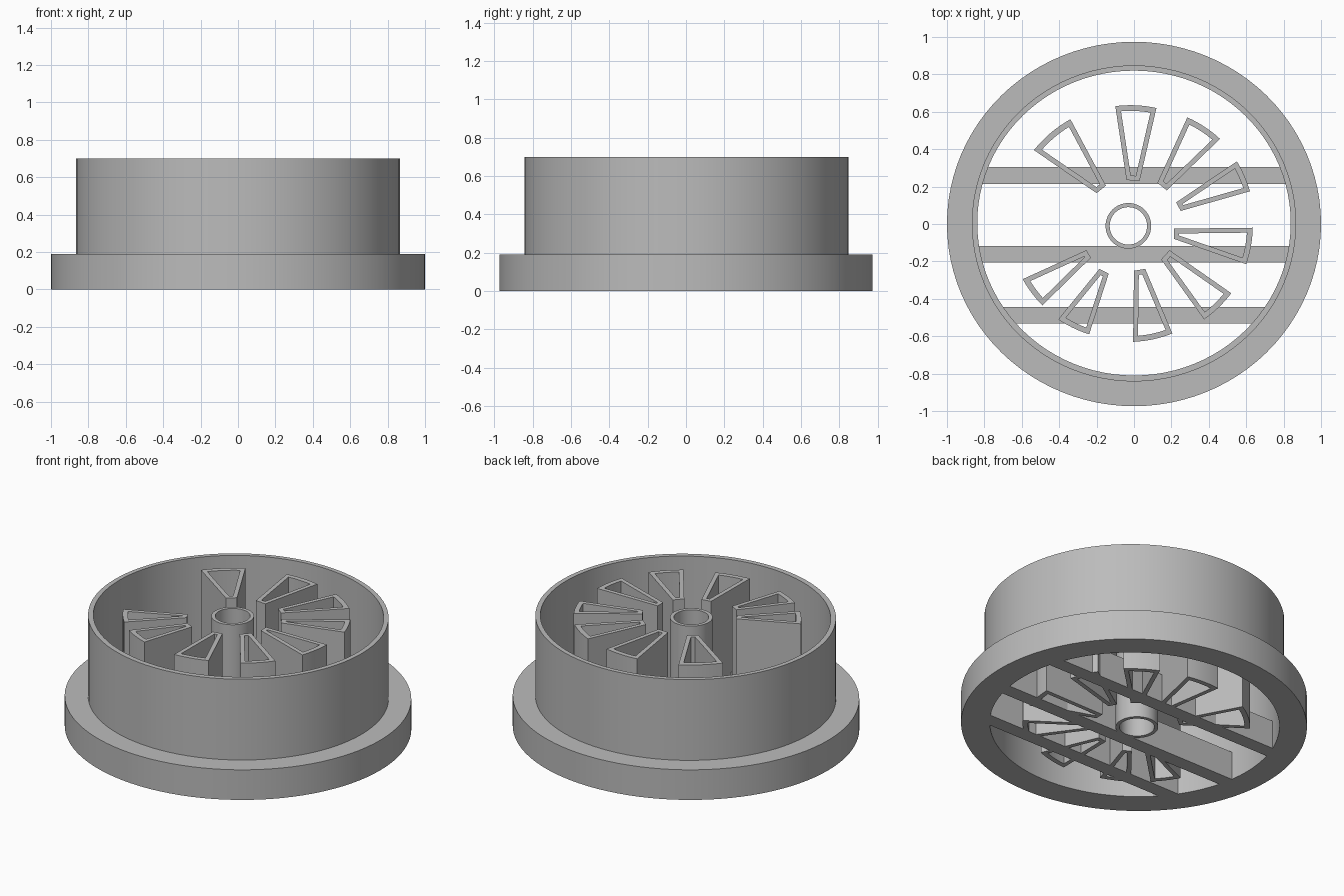
import bpy
import math
from mathutils import Vector

if "Cube" in bpy.data.objects:
    bpy.data.objects.remove(bpy.data.objects["Cube"])

TOP = 0.70       # height of wall, hub and spokes
FLANGE = 0.19    # height of the wide base flange
BAR = 0.18       # height of the cross bars

grey = bpy.data.materials.new("plain_grey")
grey.use_nodes = True
grey.diffuse_color = (0.5, 0.5, 0.5, 1)
grey.node_tree.nodes["Principled BSDF"].inputs["Base Color"].default_value = (0.5, 0.5, 0.5, 1)


def ellipse(rx, ry, cx=0.0, cy=0.0, sides=96):
    """Outline points of an ellipse."""
    angles = [math.tau * i / sides for i in range(sides)]
    return [Vector((cx + rx * math.cos(a), cy + ry * math.sin(a))) for a in angles]


def build(name, verts, faces):
    """Turn vertices and faces into a finished grey object."""
    mesh = bpy.data.meshes.new(name)
    mesh.from_pydata(verts, [], faces)
    mesh.materials.append(grey)
    obj = bpy.data.objects.new(name, mesh)
    bpy.context.collection.objects.link(obj)
    bpy.ops.object.select_all(action='DESELECT')
    obj.select_set(True)
    bpy.context.view_layer.objects.active = obj
    bpy.ops.object.mode_set(mode='EDIT')
    bpy.ops.mesh.select_all(action='SELECT')
    bpy.ops.mesh.normals_make_consistent(inside=False)
    bpy.ops.object.mode_set(mode='OBJECT')
    bpy.ops.object.shade_smooth_by_angle(angle=math.radians(30))
    return obj


def loft_ring(name, loops):
    """Join equal outlines, given as (points, height), into a closed ring solid."""
    n, m = len(loops[0][0]), len(loops)
    verts = [(p.x, p.y, z) for points, z in loops for p in points]
    faces = []
    for k in range(m):
        a, b = k * n, ((k + 1) % m) * n
        for i in range(n):
            j = (i + 1) % n
            faces.append((a + i, a + j, b + j, b + i))
    return build(name, verts, faces)


def tube(name, outer, inner, height):
    return loft_ring(name, [(outer, 0), (outer, height), (inner, height), (inner, 0)])


def inset(corners, t):
    """Move every side of a clockwise outline inward by t."""
    result = []
    for i, p in enumerate(corners):
        d1 = (p - corners[i - 1]).normalized()
        d2 = (corners[(i + 1) % len(corners)] - p).normalized()
        n1, n2 = Vector((d1.y, -d1.x)), Vector((d2.y, -d2.x))
        result.append(p + (n1 + n2) * t / (1 + n1.dot(n2)))
    return result


def round_rim(corners, steps=8):
    """Replace the outer side of a wedge with an arc about the centre."""
    a, b, c, d = corners
    arc = []
    for i in range(steps + 1):
        f = i / steps
        arc.append(a.lerp(b, f).normalized() * (a.length * (1 - f) + b.length * f))
    return arc + [c, d]


# Outer body: wide flange below a thin, slightly oval wall
base = ellipse(1.0, 0.974)
wall = ellipse(0.867, 0.845, cy=0.003)
bore = ellipse(0.838, 0.815, cy=0.005)
loft_ring("flanged_wall", [(base, 0), (base, FLANGE), (wall, FLANGE),
                           (wall, TOP), (bore, TOP), (bore, 0)])

# Hub tube, slightly off centre
tube("hub", ellipse(0.122, 0.122, -0.03, -0.01, 48),
     ellipse(0.1, 0.1, -0.03, -0.01, 48), TOP)

# Hollow wedge spokes: two rim corners, then two hub corners, clockwise
wedges = [
    ((-.10, .63), (.12, .62), (.03, .23), (-.04, .235)),
    ((.285, .57), (.46, .455), (.175, .18), (.125, .22)),
    ((.55, .335), (.62, .175), (.25, .07), (.225, .115)),
    ((.635, -.02), (.6, -.215), (.215, -.08), (.215, -.025)),
    ((.52, -.37), (.375, -.51), (.145, -.19), (.19, -.14)),
    ((.205, -.585), (-.005, -.63), (0, -.25), (.06, -.24)),
    ((-.24, -.59), (-.405, -.51), (-.185, -.24), (-.135, -.265)),
    ((-.49, -.435), (-.595, -.295), (-.255, -.14), (-.23, -.18)),
    ((-.535, .395), (-.34, .56), (-.15, .205), (-.2, .165)),
]
for number, wedge in enumerate(wedges, 1):
    corners = [Vector(c) for c in wedge]
    tube(f"spoke_{number}", round_rim(corners), round_rim(inset(corners, 0.026)), TOP)


# Cross bars at the bottom, ending inside the flange
def cross_bar(name, y0, y1):
    verts = []
    for z in (0.0, BAR):
        for y, side in ((y0, -1), (y0, 1), (y1, 1), (y1, -1)):
            reach = 0.86 * math.sqrt(1 - (y / 0.835) ** 2)
            verts.append((side * reach, y, z))
    faces = [(0, 1, 2, 3), (4, 5, 6, 7)]
    faces += [(i, (i + 1) % 4, (i + 1) % 4 + 4, i + 4) for i in range(4)]
    build(name, verts, faces)


cross_bar("back_bar", 0.215, 0.305)
cross_bar("middle_bar", -0.207, -0.117)
cross_bar("front_bar", -0.533, -0.443)
